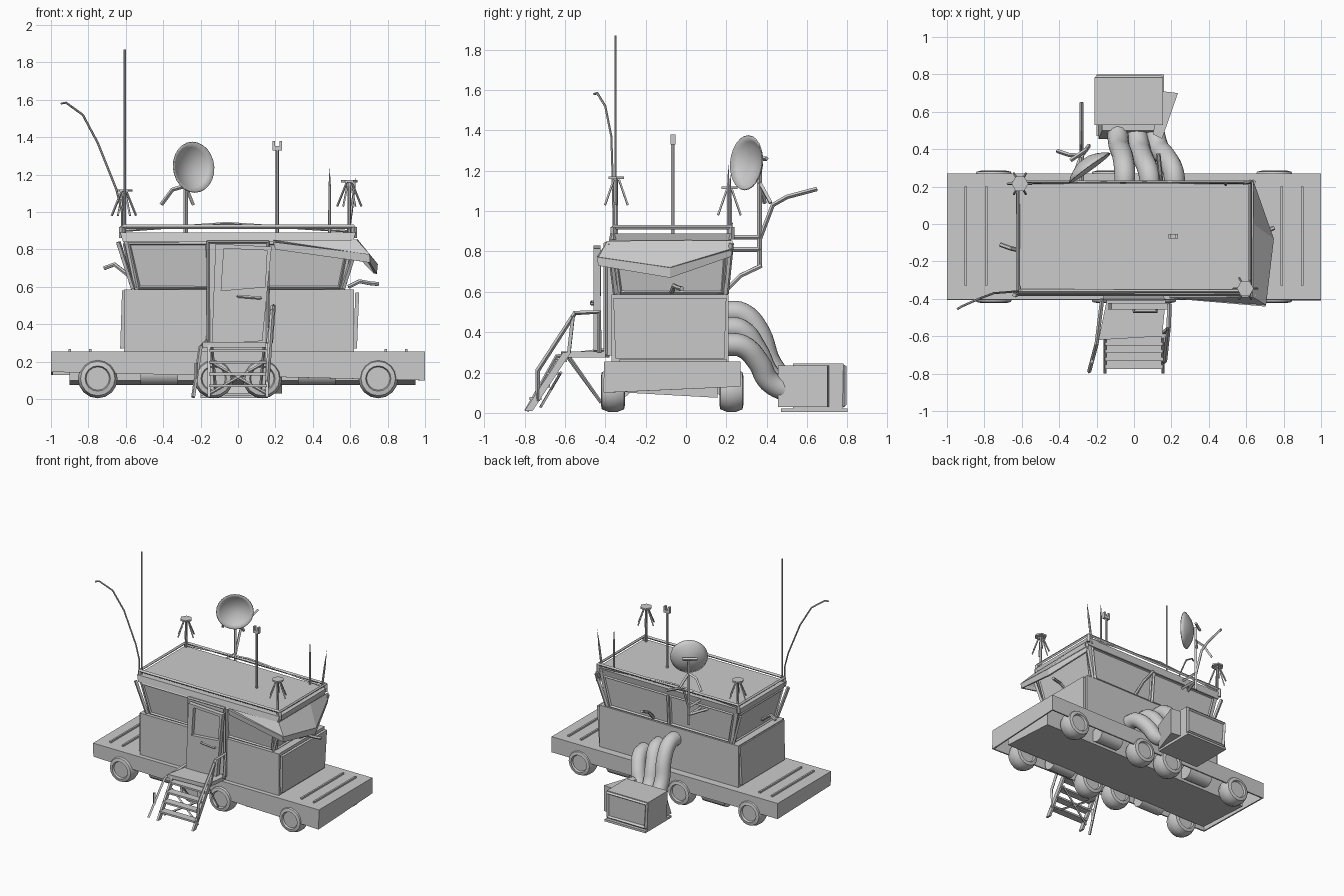
import bpy, bmesh, math
from mathutils import Matrix, Vector

if "Cube" in bpy.data.objects:
    bpy.data.objects.remove(bpy.data.objects["Cube"])


def finish(name, bm, smooth=None):
    me = bpy.data.meshes.new(name)
    bm.to_mesh(me)
    bm.free()
    ob = bpy.data.objects.new(name, me)
    bpy.context.collection.objects.link(ob)
    activate(ob)
    if smooth:
        bpy.ops.object.shade_smooth_by_angle(angle=math.radians(smooth))
    return ob


def activate(ob):
    bpy.ops.object.select_all(action='DESELECT')
    ob.select_set(True)
    bpy.context.view_layer.objects.active = ob


def solidify(ob, t, offset=-1):
    m = ob.modifiers.new("thickness", 'SOLIDIFY')
    m.thickness, m.offset = t, offset


def loft(name, bottom, top, open_bottom=False):
    bm = bmesh.new()
    n = len(bottom)
    v = [bm.verts.new(p) for p in list(bottom) + list(top)]
    for i in range(n):
        j = (i + 1) % n
        bm.faces.new((v[i], v[j], v[j + n], v[i + n]))
    bm.faces.new(v[n:])
    if not open_bottom:
        bm.faces.new(v[:n][::-1])
    return finish(name, bm)


def rect(x0, x1, y0, y1, z):
    return [(x0, y0, z), (x1, y0, z), (x1, y1, z), (x0, y1, z)]


def box(name, x0, x1, y0, y1, z0, z1):
    return loft(name, rect(x0, x1, y0, y1, z0), rect(x0, x1, y0, y1, z1))


def plate(name, pts, faces, t, offset=0):
    bm = bmesh.new()
    v = [bm.verts.new(p) for p in pts]
    for f in faces:
        bm.faces.new([v[i] for i in f])
    ob = finish(name, bm)
    solidify(ob, t, offset)
    return ob


def tube(name, paths, r, res=0, smooth=False):
    cu = bpy.data.curves.new(name, 'CURVE')
    cu.dimensions = '3D'
    cu.bevel_depth, cu.bevel_resolution, cu.use_fill_caps = r, res, True
    for pts in paths:
        if smooth:
            s = cu.splines.new('BEZIER')
            s.bezier_points.add(len(pts) - 1)
            s.resolution_u = 5
            for b, p in zip(s.bezier_points, pts):
                b.co = p
                b.handle_left_type = b.handle_right_type = 'AUTO'
        else:
            s = cu.splines.new('POLY')
            s.points.add(len(pts) - 1)
            for b, p in zip(s.points, pts):
                b.co = (*p, 1)
            s.use_smooth = False
    ob = bpy.data.objects.new(name, cu)
    bpy.context.collection.objects.link(ob)
    activate(ob)
    bpy.ops.object.convert(target='MESH')
    return bpy.context.object


def lathe(name, profile, mat, n=16):
    bm = bmesh.new()
    vs = [bm.verts.new((r, 0, z)) for r, z in profile]
    es = [bm.edges.new(e) for e in zip(vs, vs[1:])]
    bmesh.ops.spin(bm, geom=vs + es, axis=(0, 0, 1), cent=(0, 0, 0), angle=2 * math.pi, steps=n)
    bmesh.ops.remove_doubles(bm, verts=bm.verts, dist=1e-4)
    bmesh.ops.recalc_face_normals(bm, faces=bm.faces)
    bm.transform(mat)
    return finish(name, bm, 40)


# trailer bed with hollow skirt, chassis and deck strips
bed = loft("trailer_bed", [(-1, -.40, .145), (1, -.41, .10), (1, .27, .13), (-1, .27, .13)],
           rect(-1, 1, -.405, .27, .255), True)
solidify(bed, .015)
loft("chassis", [(-.9, -.29, .10), (.95, -.29, .10), (.95, .155, .075), (-.9, .155, .075)],
     rect(-.9, .95, -.29, .155, .24))
for x in (-.9, -.79, .79, .9):
    box("deck_strip", x - .007, x + .007, -.33, .2, .25, .268)

# wheels and under-bed tanks
tyre = [(0, -.045), (.062, -.045), (.068, -.06), (.092, -.055), (.106, -.02),
        (.106, .02), (.092, .055), (.068, .06), (.062, .045), (0, .045)]
for y in (-.362, .225):
    for x in (-.75, -.13, .13, .75):
        lathe("wheel", tyre, Matrix.Translation((x, y, .11)) @ Matrix.Rotation(math.pi / 2, 4, 'X'))
    for x in (-.42, .42):
        lathe("tank", [(0, -.1), (.06, -.1), (.06, .1), (0, .1)],
              Matrix.Translation((x, y * .9, .135)) @ Matrix.Rotation(math.pi / 2, 4, 'Y'))

# cabin body, flared window storey, roof
box("cabin_lower", -.61, .62, -.37, .21, .25, .587)
low = rect(-.55, .56, -.34, .195, .58)
high = rect(-.61, .615, -.375, .215, .85)
loft("cabin_upper", low, high)
loft("roof", rect(-.615, .615, -.385, .22, .84), rect(-.63, .63, -.375, .23, .89))
for x, top in ((.632, .57), (-.615, .58)):
    loft("side_panel", rect(x - .015, x + .004, -.35, .19, .27), rect(x - .005, x + .016, -.36, .2, top))

# window frames on each flared wall
for i, (panes, sides) in enumerate((((.02, .36), (.63, .98)), ((.03, .97),),
                                    ((.03, .49), (.51, .97)), ((.03, .97),)) [k] and
                                   ([((.02, .36), (.63, .98)), ((.03, .97),),
                                     ((.03, .49), (.51, .97)), ((.03, .97),)][k], k) for k in range(4)):
    j = (i + 1) % 4
    a, b, c, d = (Vector(p) for p in (low[i], low[j], high[j], high[i]))
    at = lambda u, v: a.lerp(b, u).lerp(d.lerp(c, u), v)
    for u0, u1 in panes:
        loop = [at(u0, .06), at(u1, .06), at(u1, .93), at(u0, .93), at(u0, .06)]
        tube("window_frame", [loop], .011)

# corner struts holding the roof overhang
tube("corner_struts", [[(s * .56, y0, .59), (s * .64, y1, .84)]
                       for s in (-1, 1) for y0, y1 in ((-.35, -.38), (.2, .225))], .013)

# bent awning round the front right corner
plate("awning", [(.19, -.385, .845), (.63, -.385, .845), (.70, -.43, .765), (.74, -.08, .715),
                 (.63, .23, .81), (.63, .0, .85), (.63, .23, .85)],
      [(0, 2, 1), (1, 2, 3, 5), (5, 3, 4, 6)], .02)
plate("awning_edge", [(.19, -.39, .84), (.70, -.435, .775), (.74, -.08, .72), (.63, .23, .81),
                      (.20, -.39, .80), (.70, -.43, .73), (.735, -.08, .67), (.63, .22, .775)],
      [(0, 4, 5, 1), (1, 5, 6, 2), (2, 6, 7, 3)], .015)

# doorway housing and crooked door
box("doorway", -.165, .16, -.395, -.33, .285, .845)
front = [(-.14, .30), (.13, .31), (.18, .815), (-.12, .83)]
hole = [(-.09, .58), (.145, .60), (.155, .795), (-.075, .805)]
plate("door", [(x, -.44, z) for x, z in front + hole],
      [(k, (k + 1) % 4, (k + 1) % 4 + 4, k + 4) for k in range(4)], .035)
plate("door_glass", [(x, -.425, z) for x, z in hole], [(0, 1, 2, 3)], .006)
tube("door_handle", [[(0, -.455, .55), (0, -.47, .55), (.12, -.47, .54), (.12, -.455, .54)]], .008)
tube("door_frame", [[(-.16, -.4, .29), (-.16, -.4, .84), (.16, -.4, .84), (.16, -.4, .29)]], .01)

# landing, stairs and handrails
foot = [(-.19, -.62), (.15, -.60), (.17, -.40), (-.14, -.38)]
loft("landing", [(x, y, .275) for x, y in foot], [(x, y, .305) for x, y in foot])
for x in (-.155, .155):
    side = [(x - .008, -.80, .01), (x + .008, -.80, .01), (x + .008, -.76, .01), (x - .008, -.76, .01)]
    loft("stair_side", side, [(p, y + .19, .30) for p, y, z in side])
for k in range(4):
    y, z = -.745 + k * .042, .065 + k * .062
    box("stair_step", -.155, .155, y - .03, y + .03, z, z + .014)
tube("stair_braces", [[(-.15, -.72, .03), (.15, -.62, .2)], [(.15, -.72, .03), (-.15, -.62, .2)],
                      [(-.14, -.59, .28), (-.12, -.42, .05)], [(.14, -.58, .28), (.12, -.42, .05)]], .008)
tube("handrail_right", [[(.155, -.735, .06), (.165, -.735, .21), (.185, -.55, .495), (.19, -.43, .5),
                         (.175, -.43, .30)], [(.16, -.58, .3), (.185, -.56, .48)]], .012)
tube("handrail_left", [[(-.24, -.79, .01), (-.2, -.64, .28), (-.17, -.4, .31)],
                       [(-.225, -.735, .1), (-.225, -.735, .19)]], .011)

# roof railing
ring = [(-.62, -.36, .92), (.62, -.36, .92), (.62, .225, .92), (-.62, .225, .92)]
tube("roof_rail", [ring + ring[:1]], .012)
tube("roof_rail_posts", [[p, (p[0], p[1], .86)] for p in ring], .015)
tube("bent_rail", [[(-.62, .22, .90), (-.06, .225, .94), (.62, .22, .895)]], .007)

# whip antennas, spikes and camera pole
tube("tall_antenna", [[(-.605, -.35, .86), (-.605, -.35, 1.87)]], .006, 1)
tube("bent_antenna", [[(-.62, -.36, .88), (-.62, -.36, 1.0), (-.65, -.362, 1.12), (-.75, -.37, 1.37),
                       (-.83, -.40, 1.52), (-.92, -.44, 1.585), (-.945, -.455, 1.58)]], .006, 1)
lathe("spike_antenna", [(0, 0), (.008, 0), (.007, .25), (0, .36)], Matrix.Translation((.49, .21, .88)), 6)
lathe("spike_antenna", [(0, 0), (.01, 0), (.008, .2), (0, .34)],
      Matrix.Translation((.585, .22, .86)) @ Matrix.Rotation(.14, 4, 'Y'), 6)
tube("camera_pole", [[(.21, -.065, .88), (.21, -.065, 1.34)]], .01, 1)
box("camera_base", .185, .235, -.077, -.053, 1.33, 1.352)
for x in (.185, .222):
    box("camera_fork", x, x + .014, -.077, -.053, 1.35, 1.38)

# umbrella antennas with six legs
for x, y, z in ((-.61, .215, 1.115), (.595, -.345, 1.165)):
    spokes = [Vector((math.cos(k * math.pi / 3), math.sin(k * math.pi / 3), 0)) for k in range(6)]
    c = Vector((x, y, z))
    tube("umbrella_post", [[(x, y, .87), c]], .01, 1)
    lathe("umbrella_disc", [(0, -.006), (.045, -.006), (.045, .006), (0, .006)], Matrix.Translation(c), 6)
    tube("umbrella_legs", [[c + s * .015 - Vector((0, 0, .01)), c + s * .065 - Vector((0, 0, .135))]
                           for s in spokes], .006)

# satellite dish, mast and brackets
aim = Vector((.58, -.80, .08))
dish = lathe("dish", [(0, 0), (.04, .005), (.08, .02), (.11, .037), (.135, .058)],
             Matrix.Translation((-.27, .345, 1.235)) @ aim.to_track_quat('Z', 'Y').to_matrix().to_4x4(), 24)
solidify(dish, .006, 0)
tube("dish_mast", [[(-.28, .365, .73), (-.28, .365, 1.25)]], .012)
tube("dish_brackets", [[(-.28, .2, z), (-.28, .37, z)] for z in (.81, .87)]
     + [[(-.34, .2, .81), (-.28, .365, .81)]], .012)
tube("dish_arms", [[(-.28, .365, .86), (-.28, .43, 1.03), (-.28, .50, 1.07), (-.28, .65, 1.11)],
                   [(-.28, .365, 1.14), (-.35, .37, 1.12), (-.41, .39, 1.04)],
                   [(-.28, .365, 1.14), (-.24, .42, 1.04)], [(-.34, .34, 1.26), (-.25, .40, 1.26)]], .011)

# bent pipes on cabin walls
tube("wall_pipes", [[(-.57, -.15, .65), (-.66, -.13, .72), (-.715, -.11, .70)],
                    [(.59, -.07, .60), (.65, -.06, .63), (.70, -.04, .62), (.75, -.02, .615)],
                    [(.15, .19, .60), (.14, .27, .68), (.13, .375, .73)]], .012, 1)

# generator box with ajar side cover and rear frame
loft("generator", rect(-.2, .155, .53, .775, .02), rect(-.21, .155, .53, .78, .245))
flap = [(.10, .48), (.15, .455), (.235, .70), (.15, .71)]
loft("generator_cover", [(x, y, .03) for x, y in flap], [(x, y, .235) for x, y in flap])
box("generator_skid", -.2, .16, .47, .80, .005, .022)
tube("generator_frame", [[(-.19, .782, .04), (.145, .782, .04), (.145, .782, .23), (-.2, .782, .23),
                          (-.19, .782, .04)]], .014)
loft("generator_front", rect(-.19, .12, .455, .535, .03), rect(-.17, .12, .50, .535, .2))

# fat hoses from cabin to generator
tube("hoses", [[(-.05, .19, .50), (-.05, .28, .49), (-.06, .36, .40), (-.08, .42, .24), (-.09, .52, .12)],
               [(.09, .19, .42), (.08, .27, .41), (.05, .35, .31), (.03, .41, .19), (.01, .52, .10)],
               [(.22, .19, .34), (.21, .28, .33), (.17, .36, .25), (.13, .41, .16), (.10, .52, .10)]],
     .056, 4, True)
for o in bpy.context.selected_objects:
    bpy.ops.object.shade_smooth_by_angle(angle=math.radians(50))
